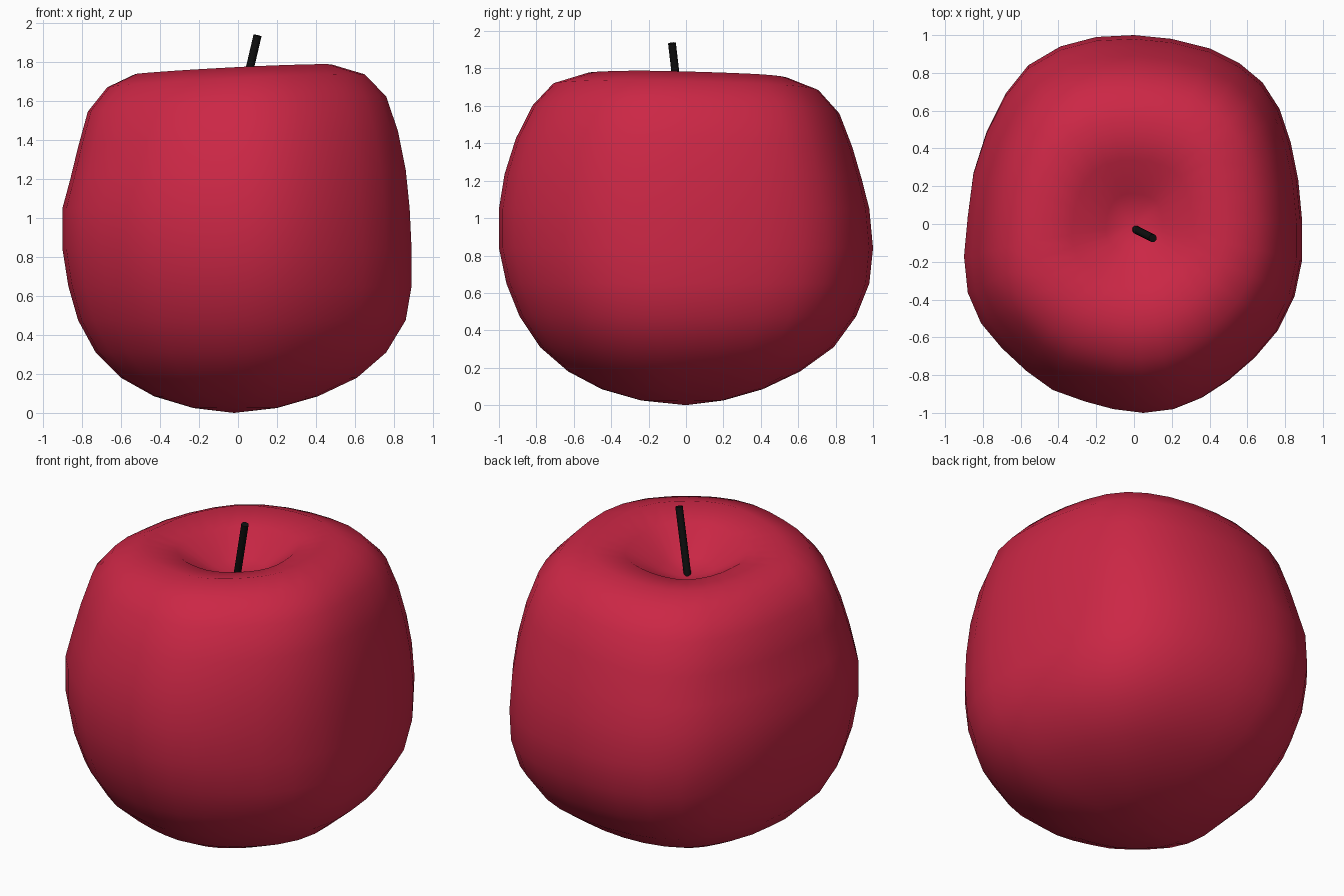
import bpy, bmesh
from mathutils import Vector

if "Cube" in bpy.data.objects:
    bpy.data.objects.remove(bpy.data.objects["Cube"])


def material(name, rgb):
    m = bpy.data.materials.new(name)
    m.diffuse_color = (*rgb, 1)
    m.use_nodes = True
    m.node_tree.nodes["Principled BSDF"].inputs["Base Color"].default_value = m.diffuse_color
    return m


def finish(bm, name, mat, smooth):
    bmesh.ops.recalc_face_normals(bm, faces=bm.faces)
    for f in bm.faces:
        f.smooth = smooth
    me = bpy.data.meshes.new(name)
    bm.to_mesh(me)
    bm.free()
    me.materials.append(mat)
    ob = bpy.data.objects.new(name, me)
    bpy.context.collection.objects.link(ob)
    return ob


# Lopsided outline seen from above, counter-clockwise from +x
outline = [
    (.89, .02), (.87, .23), (.83, .43), (.77, .61), (.68, .75), (.56, .85), (.40, .93), (.20, .98),
    (0, 1.0), (-.20, .99), (-.39, .94), (-.56, .84), (-.68, .69), (-.78, .49), (-.85, .27), (-.88, .04),
    (-.90, -.17), (-.88, -.36), (-.81, -.52), (-.70, -.65), (-.57, -.77), (-.43, -.87), (-.26, -.93),
    (-.11, -.97), (.05, -.99), (.21, -.97), (.36, -.91), (.50, -.82), (.64, -.70), (.76, -.56),
    (.85, -.38), (.89, -.19)]

# Rings from base to stem hollow: height, reach to left, right, front, back
rings = [
    (.025, .23, .20, .24, .20), (.085, .43, .41, .45, .41), (.18, .60, .61, .63, .61),
    (.31, .73, .76, .78, .79), (.475, .82, .86, .89, .91), (.65, .87, .89, .96, .98),
    (.84, .90, .89, 1.0, 1.0), (1.05, .90, .88, 1.0, .98), (1.22, .86, .86, .97, .94),
    (1.40, .82, .82, .91, .89), (1.58, .77, .76, .82, .82), (1.70, .67, .65, .71, .71),
    (1.76, .53, .48, .53, .55), (1.72, .33, .31, .33, .34), (1.60, .15, .15, .16, .16)]

# Apple body
bm = bmesh.new()
loops = []
for z, left, right, front, back in rings:
    tilt = min(1, max(0, (z - 1.05) / .3))
    loop = []
    for ox, oy in outline:
        x = ox / .9 * left if ox < 0 else ox / .89 * right
        y = oy / .99 * front if oy < 0 else oy * back
        loop.append(bm.verts.new((x, y, z + tilt * (.05 * x - .025 * y))))
    loops.append(loop)
n = len(outline)
for a, b in zip(loops, loops[1:]):
    for i in range(n):
        j = (i + 1) % n
        bm.faces.new((a[i], a[j], b[j], b[i]))
for loop, tip in ((loops[0], (-.02, 0, 0)), (loops[-1], (0, 0, 1.55))):
    pole = bm.verts.new(tip)
    for i in range(n):
        bm.faces.new((loop[i], loop[(i + 1) % n], pole))
finish(bm, "apple_body", material("red_skin", (.6, .02, .06)), True)

# Leaning stem
start, end = Vector((.01, -.03, 1.55)), Vector((.1, -.075, 1.935))
axis = end - start
bm = bmesh.new()
bmesh.ops.create_cone(bm, cap_ends=True, segments=16, radius1=.021, radius2=.021, depth=axis.length)
stem = finish(bm, "stem", material("dark_stem", (.005, .005, .005)), False)
stem.location = (start + end) / 2
stem.rotation_mode = 'QUATERNION'
stem.rotation_quaternion = axis.to_track_quat('Z', 'Y')
bpy.context.view_layer.objects.active = stem
stem.select_set(True)
bpy.ops.object.shade_smooth_by_angle()
